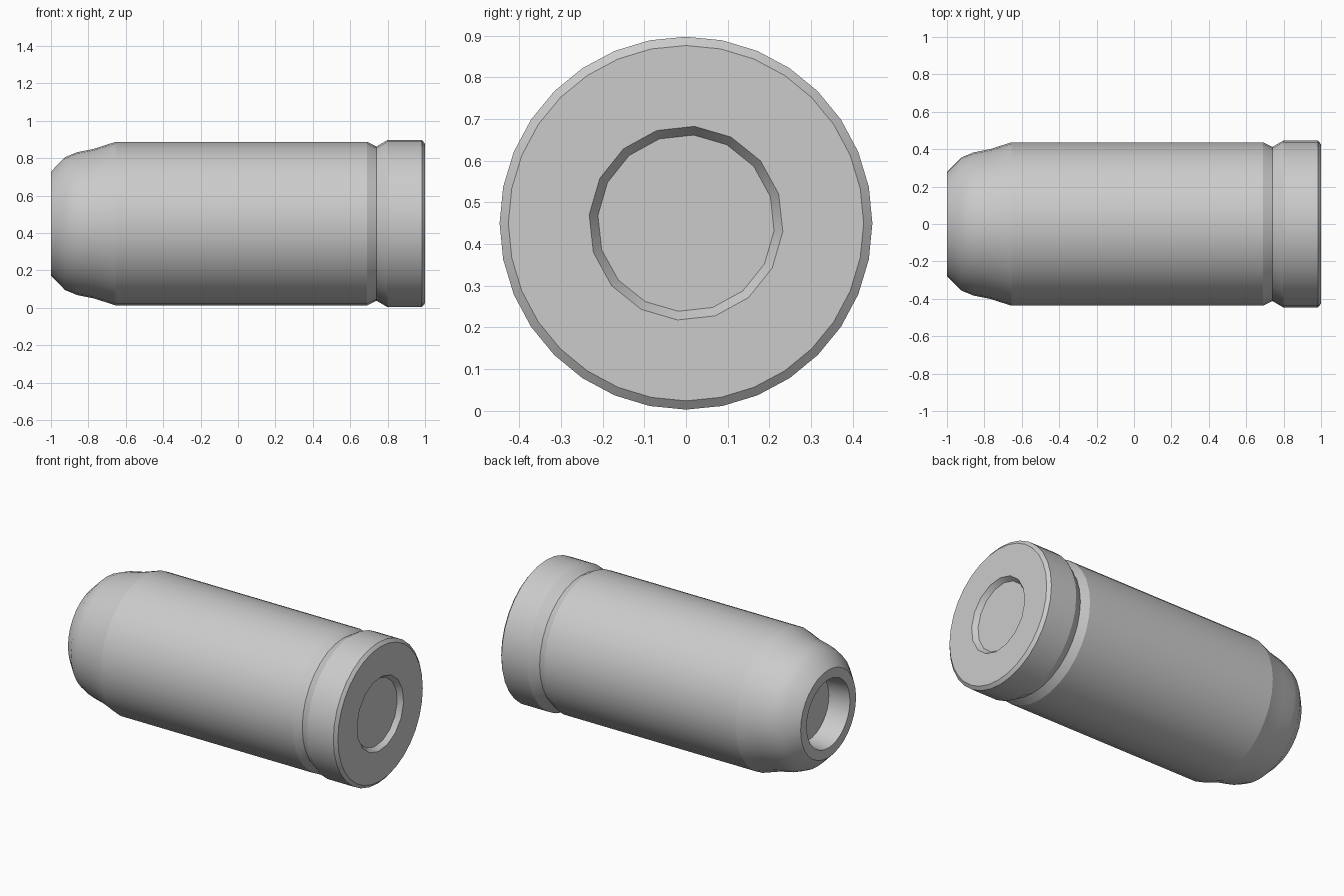
import bpy, bmesh
from math import cos, sin, radians, tau

if "Cube" in bpy.data.objects:
    bpy.data.objects.remove(bpy.data.objects["Cube"])

AXIS_Z = 0.45


def ring(bm, x, r, sides, turn=0.0):
    """Closed ring of vertices around the long axis."""
    angles = [tau * i / sides + turn for i in range(sides)]
    return [bm.verts.new((x, r * sin(a), AXIS_Z + r * cos(a))) for a in angles]


def sweep(bm, profile, sides, turn=0.0):
    """Skin a list of (x, radius) points; returns first and last rings."""
    rings = [ring(bm, x, r, sides, turn) for x, r in profile]
    for a, b in zip(rings, rings[1:]):
        for i in range(sides):
            j = (i + 1) % sides
            bm.faces.new((a[i], a[j], b[j], b[i]))
    return rings[0], rings[-1]


def loop_edges(bm, verts):
    return [bm.edges.get((verts[i - 1], verts[i])) for i in range(len(verts))]


def finish(bm, name, angle):
    mesh = bpy.data.meshes.new(name)
    bm.to_mesh(mesh)
    bm.free()
    obj = bpy.data.objects.new(name, mesh)
    bpy.context.collection.objects.link(obj)
    bpy.ops.object.select_all(action='DESELECT')
    obj.select_set(True)
    bpy.context.view_layer.objects.active = obj
    bpy.ops.object.shade_smooth_by_angle(angle=radians(angle))


# Hollow tip: cavity floor, cavity wall, flat mouth, rounded shoulder
bm = bmesh.new()
floor, _ = sweep(bm, [(-0.86, 0.205), (-1.0, 0.217), (-1.0, 0.278), (-0.925, 0.355),
                      (-0.86, 0.382), (-0.77, 0.40), (-0.655, 0.437)], 32)
bm.faces.new(floor)
bmesh.ops.recalc_face_normals(bm, faces=bm.faces)
finish(bm, "hollow_tip", 35)

# Casing: straight wall, groove, rim, and base with a recessed primer
bm = bmesh.new()
_, rim = sweep(bm, [(-0.655, 0.437), (0.69, 0.437), (0.74, 0.412), (0.80, 0.447),
                    (0.983, 0.447), (1.0, 0.426)], 32)
mouth, primer = sweep(bm, [(1.0, 0.233), (0.97, 0.212)], 16, radians(5))
bm.faces.new(primer)
bmesh.ops.triangle_fill(bm, use_beauty=True,
                        edges=loop_edges(bm, rim) + loop_edges(bm, mouth))
bmesh.ops.recalc_face_normals(bm, faces=bm.faces)
finish(bm, "casing", 25)
